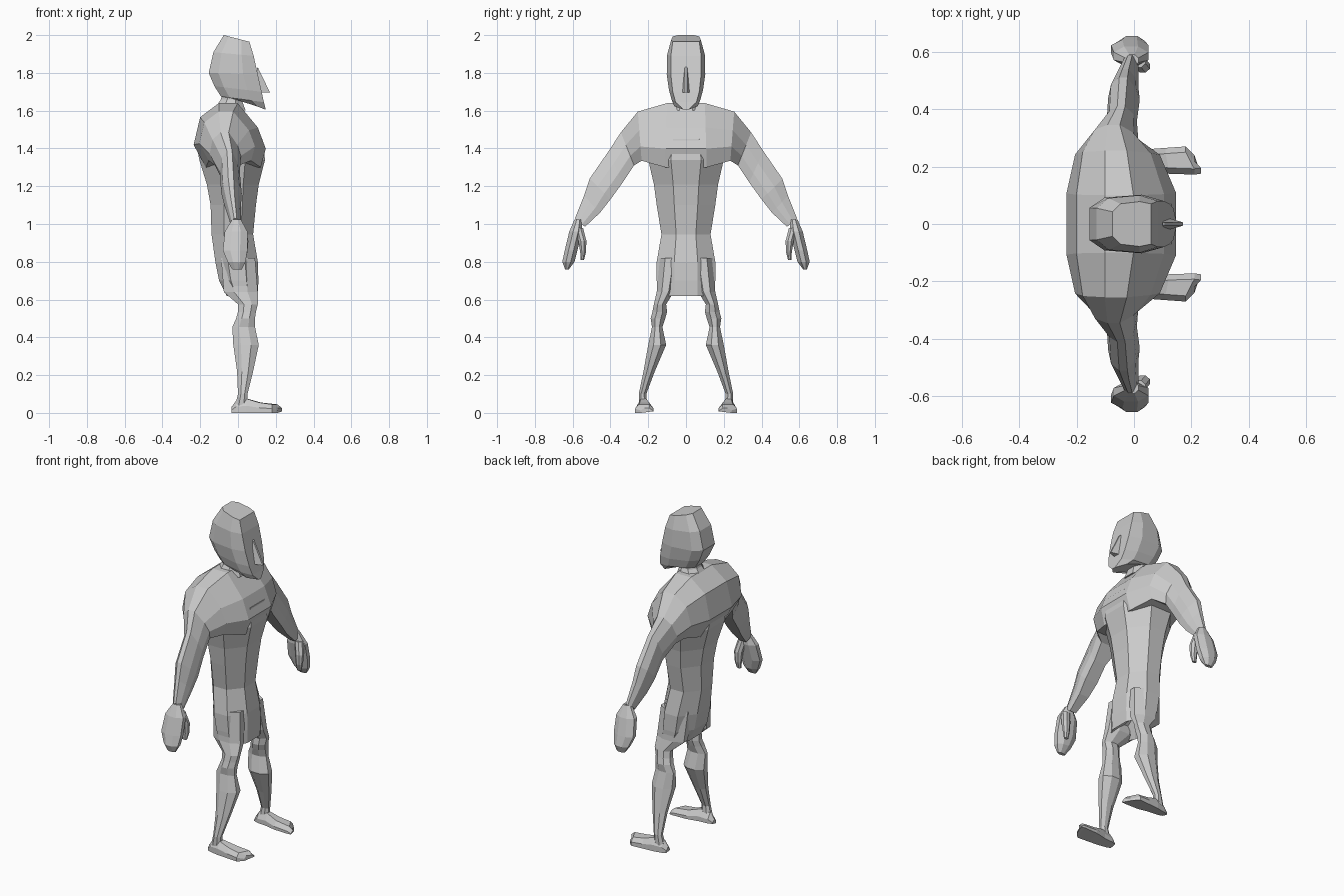
import bpy, bmesh
from mathutils import Vector

skin = bpy.data.materials.new("plain_grey")
skin.diffuse_color = (0.6, 0.6, 0.6, 1)

OCT = [(.3, 0), (.7, 0), (1, .3), (1, .7), (.7, 1), (.3, 1), (0, .7), (0, .3)]
# shoulder profile: u runs back to front, v bottom to top
YOKE = [(.35, 1), (.61, 1), (.89, .62), (1, .29), (.93, 0), (.17, 0), (0, .35), (.09, .78)]


def loft(name, rings, mirror=False, dent=None):
    """Skin a row of equal rings; dent moves the middle of the last cap."""
    bm = bmesh.new()
    vs = [[bm.verts.new(p) for p in r] for r in rings]
    n = len(vs[0])
    for a, b in zip(vs, vs[1:]):
        for i in range(n):
            j = (i + 1) % n
            bm.faces.new((a[i], a[j], b[j], b[i]))
    bm.faces.new(vs[0])
    if dent:
        c = bm.verts.new(dent)
        for i in range(n):
            bm.faces.new((vs[-1][i], vs[-1][(i + 1) % n], c))
    else:
        bm.faces.new(vs[-1])
    bmesh.ops.recalc_face_normals(bm, faces=bm.faces)
    me = bpy.data.meshes.new(name)
    bm.to_mesh(me)
    bm.free()
    me.materials.append(skin)
    ob = bpy.data.objects.new(name, me)
    bpy.context.collection.objects.link(ob)
    if mirror:
        m = ob.modifiers.new("mirror", 'MIRROR')
        m.use_axis = (False, True, False)
        m.use_mirror_merge = False
    return ob


def level(z, x0, x1, y0, y1):
    """Horizontal eight-sided ring."""
    return [(x0 + (x1 - x0) * u, y0 + (y1 - y0) * v, z) for u, v in OCT]


def limb(x0, x1, ty, tz, by, bz, side=1):
    """Ring in the plane through an upper and a lower point of the arm."""
    return [(x0 + (x1 - x0) * u, side * (by + (ty - by) * v), bz + (tz - bz) * v)
            for u, v in YOKE]


# shoulders and both arms, wrist to wrist
ARM = [(-.235, .147, .10, 1.64, .11, 1.30),
       (-.205, .09, .255, 1.595, .235, 1.335),
       (-.15, .015, .345, 1.485, .275, 1.31),
       (-.095, .01, .41, 1.385, .335, 1.22),
       (-.09, .02, .51, 1.24, .40, 1.13),
       (-.07, .015, .54, 1.15, .455, 1.06),
       (-.04, .015, .588, 1.03, .535, .985)]
loft("shoulders_and_arms", [limb(*s, side=-1) for s in reversed(ARM)] + [limb(*s) for s in ARM])

# torso, waist and hips
TORSO = [(1.45, -.225, .13, .17), (1.34, -.205, .143, .20), (1.21, -.165, .11, .17),
         (1.10, -.145, .095, .155), (.945, -.14, .08, .13), (.80, -.12, .105, .155),
         (.70, -.10, .108, .155), (.62, -.06, .105, .15)]
loft("torso", [level(z, a, b, -w, w) for z, a, b, w in TORSO], dent=(0, 0, .72))

# neck
loft("neck", [level(1.75, -.07, .04, -.06, .06), level(1.66, -.09, .02, -.06, .06),
              level(1.60, -.13, .04, -.09, .09)])


# head: rings tilted from back to jaw
def head_ring(xb, zb, xf, zf, w, fw):
    plan = [(0, -.55 * w), (.2, -.9 * w), (.7, -w), (1, -fw),
            (1, fw), (.7, w), (.2, .9 * w), (0, .55 * w)]
    return [(xb + (xf - xb) * u, y, zb + (zf - zb) * u) for u, y in plan]


loft("head", [head_ring(*r) for r in (
    (-.075, 2.0, .06, 1.965, .078, .07), (-.13, 1.91, .083, 1.89, .10, .08),
    (-.155, 1.80, .105, 1.79, .102, .08), (-.125, 1.73, .125, 1.70, .09, .07),
    (-.09, 1.675, .137, 1.645, .075, .055), (-.01, 1.665, .147, 1.605, .062, .012))])

# nose
loft("nose", [[(.10, -.006, 1.83), (.10, .006, 1.83), (.107, .006, 1.825), (.107, -.006, 1.825)],
              [(.115, -.022, 1.695), (.115, .022, 1.695), (.17, .006, 1.695), (.17, -.006, 1.695)]])

# hand and thumb
loft("hand", [level(*r) for r in (
    (1.025, -.03, .015, .55, .59), (.96, -.07, .05, .55, .618), (.86, -.08, .05, .575, .642),
    (.80, -.055, .04, .59, .655), (.76, -.03, .02, .62, .64))], mirror=True)
loft("thumb", [level(*r) for r in (
    (.98, -.01, .04, .545, .59), (.91, .005, .055, .527, .57),
    (.85, .01, .05, .53, .56), (.81, .015, .04, .54, .558))], mirror=True)

# leg: thigh, knee, calf, ankle
loft("leg", [level(*r) for r in (
    (.82, -.09, .09, .03, .145), (.64, -.075, .105, .065, .155), (.575, .0, .105, .105, .17),
    (.535, .0, .095, .10, .178), (.50, -.01, .09, .11, .187), (.455, -.03, .09, .125, .18),
    (.36, -.025, .11, .105, .20), (.22, -.005, .08, .165, .225),
    (.10, .0, .05, .21, .25), (.04, -.015, .05, .205, .25))], mirror=True)

# foot: sections run heel to toe with a slanted toe line
FOOT = [(-.035, .205, -.035, .24, .03), (-.01, .195, -.01, .25, .065), (.05, .19, .045, .26, .075),
        (.12, .175, .11, .265, .055), (.21, .172, .18, .27, .045), (.233, .175, .21, .24, .025)]
loft("foot", [[(xi, yi, .008), (xi, yi, zt * .5), (xi, yi + .02, zt), (xo, yo - .02, zt),
               (xo, yo, zt * .5), (xo, yo, .0)] for xi, yi, xo, yo, zt in FOOT], mirror=True)
